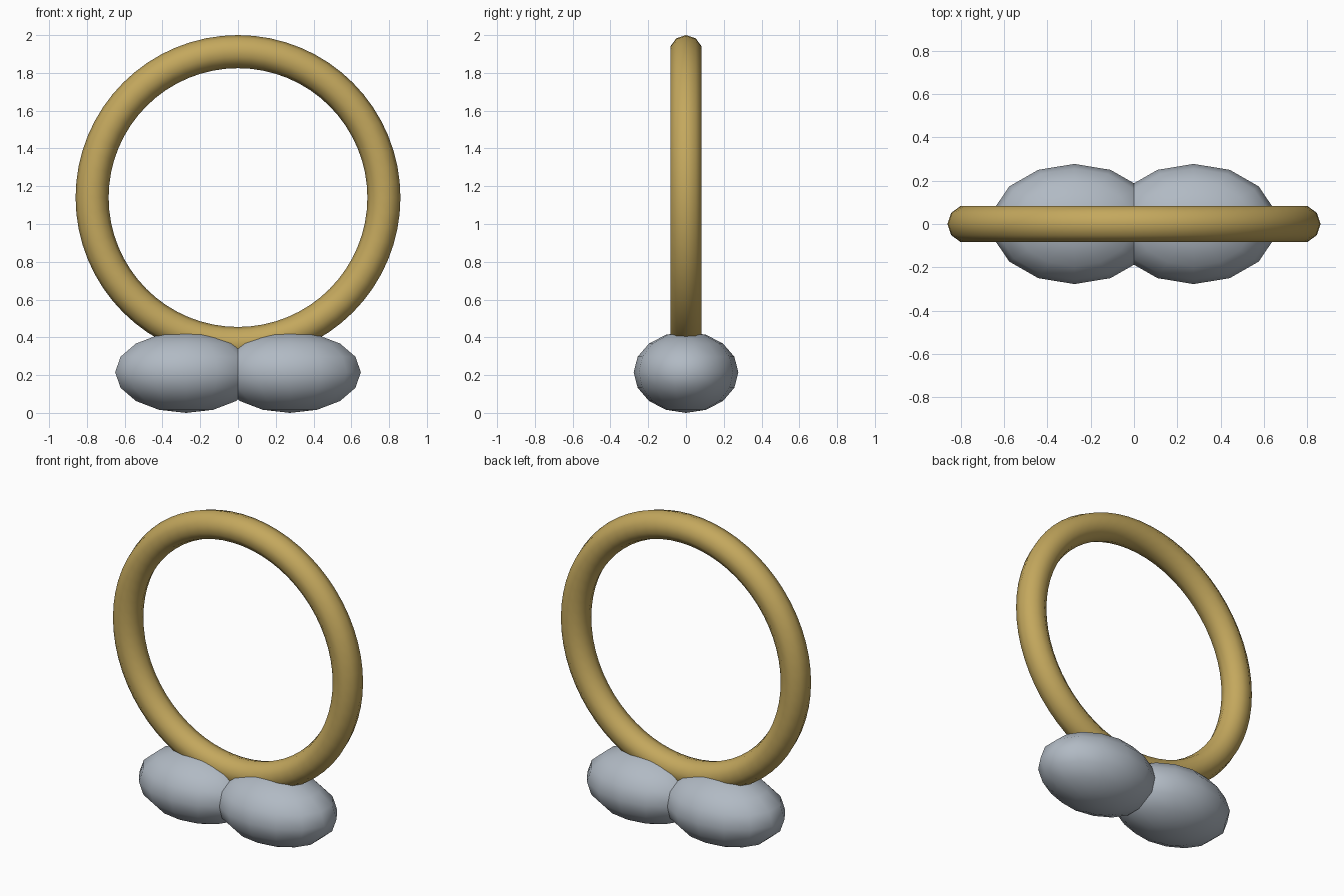
import bpy
import math

cube = bpy.data.objects.get("Cube")
if cube:
    bpy.data.objects.remove(cube, do_unlink=True)


def material(name, rgb):
    mat = bpy.data.materials.new(name)
    mat.use_nodes = True
    mat.diffuse_color = (*rgb, 1)
    mat.node_tree.nodes["Principled BSDF"].inputs["Base Color"].default_value = (*rgb, 1)
    return mat


def finish(name, mat):
    obj = bpy.context.object
    obj.name = name
    obj.data.materials.append(mat)
    bpy.ops.object.transform_apply(location=False, rotation=True, scale=True)
    bpy.ops.object.shade_smooth()


gold = material("gold", (0.55, 0.39, 0.11))
silver = material("silver grey", (0.44, 0.49, 0.55))

# Upright hoop
bpy.ops.mesh.primitive_torus_add(
    major_radius=0.7725, minor_radius=0.0875, major_segments=64, minor_segments=10,
    location=(0, 0, 1.14), rotation=(math.radians(90), 0, 0))
finish("hoop", gold)

# Two overlapping flattened pods under the hoop
for name, side in (("left_pod", 1), ("right_pod", -1)):
    bpy.ops.mesh.primitive_uv_sphere_add(
        segments=14, ring_count=8, radius=1, location=(side * 0.275, 0, 0.215))
    pod = bpy.context.object
    # Turn the segments so that a vertex row lies on the x axis
    pod.scale = (0.385, 0.277, 0.215)
    finish(name, silver)
